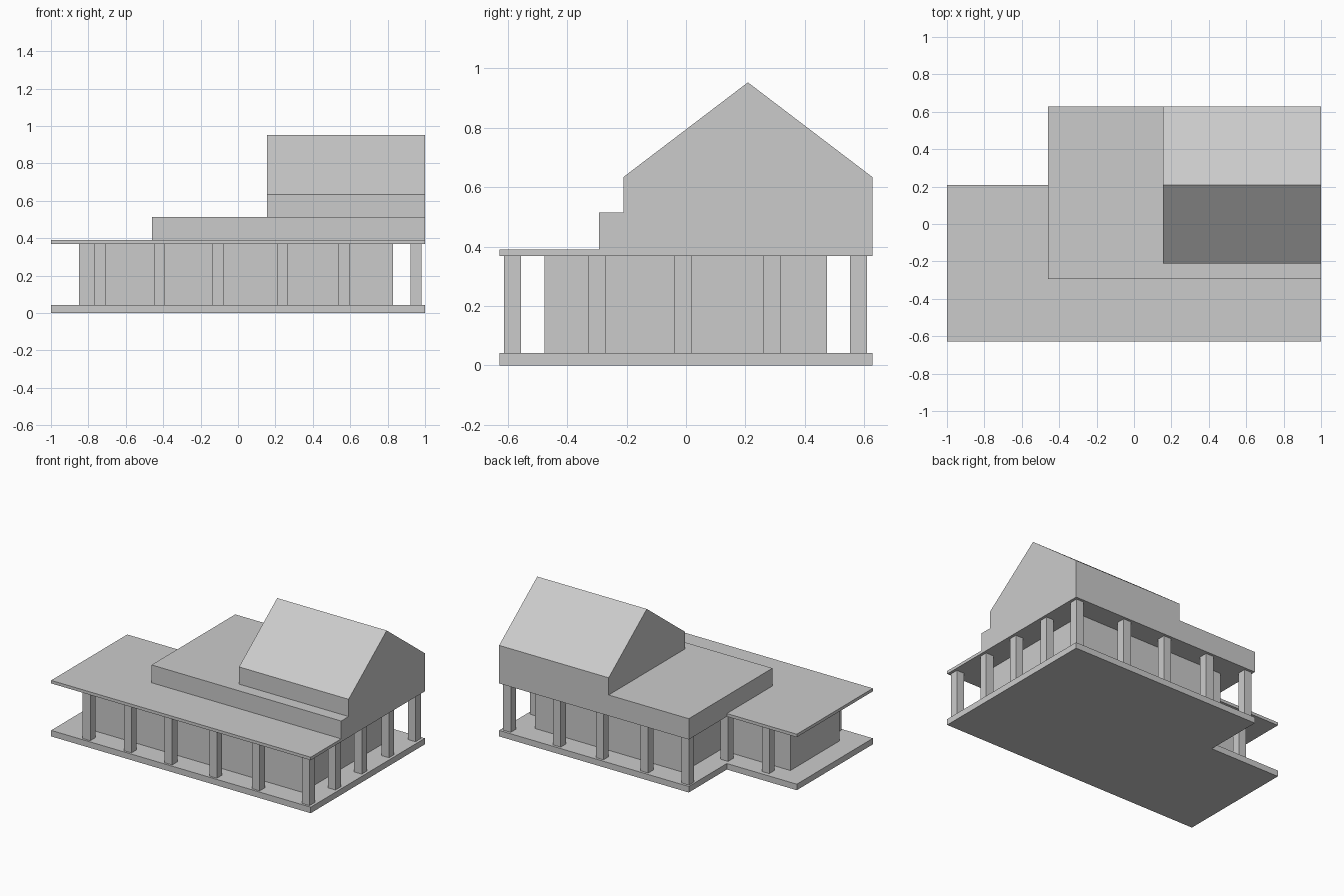
import bpy, bmesh
from mathutils import Vector

if "Cube" in bpy.data.objects:
    bpy.data.objects.remove(bpy.data.objects["Cube"])


def prism(name, outline, direction):
    """Extrude a closed planar outline into a solid."""
    bm = bmesh.new()
    face = bm.faces.new([bm.verts.new(p) for p in outline])
    ext = bmesh.ops.extrude_face_region(bm, geom=[face], use_keep_orig=True)
    verts = [g for g in ext["geom"] if isinstance(g, bmesh.types.BMVert)]
    bmesh.ops.translate(bm, verts=verts, vec=Vector(direction))
    bmesh.ops.recalc_face_normals(bm, faces=bm.faces)
    mesh = bpy.data.meshes.new(name)
    bm.to_mesh(mesh)
    bm.free()
    obj = bpy.data.objects.new(name, mesh)
    bpy.context.collection.objects.link(obj)
    return obj


def box(name, x0, x1, y0, y1, z0, z1):
    return prism(name, [(x0, y0, z0), (x1, y0, z0), (x1, y1, z0), (x0, y1, z0)],
                 (0, 0, z1 - z0))


def l_block(name, x0, x1, y0, y1, notch_x, notch_y, z0, z1):
    """L-shaped plan with the back left corner cut away."""
    plan = [(x0, y0), (x1, y0), (x1, y1), (notch_x, y1), (notch_x, notch_y), (x0, notch_y)]
    return prism(name, [(x, y, z0) for x, y in plan], (0, 0, z1 - z0))


X, Y = 1.0, 0.628
NOTCH_X, NOTCH_Y = -0.461, 0.209
FLOOR, CEILING, DECK, TIER, EAVE, RIDGE = 0.042, 0.369, 0.39, 0.514, 0.634, 0.953

# Floor, recessed walls and flat porch roof
l_block("floor_slab", -X, X, -Y, Y, NOTCH_X, NOTCH_Y, 0, FLOOR)
l_block("recessed_walls", -0.85, 0.83, -0.477, 0.475, -0.31, 0.065, FLOOR, CEILING)
l_block("porch_roof", -X, X, -Y, Y, NOTCH_X, NOTCH_Y, CEILING, DECK)

# Raised flat upper level
box("upper_level", NOTCH_X, X, -0.293, Y, DECK, TIER)

# Gabled loft
gx, gy = 0.156, -0.211
mid = (gy + Y) / 2
prism("gabled_loft", [(gx, gy, TIER), (gx, Y, TIER), (gx, Y, EAVE),
                      (gx, mid, RIDGE), (gx, gy, EAVE)], (X - gx, 0, 0))

# Porch posts: front row, back row, right side and left wing
xs = [-0.738, -0.421, -0.107, 0.238, 0.567, 0.952]
ys = [-0.584, -0.299, -0.010, 0.289, 0.581]
posts = [(x, ys[0]) for x in xs]
posts += [(x, ys[-1]) for x in xs[1:]]
posts += [(xs[-1], y) for y in ys[1:-1]]
posts += [(x, 0.15) for x in xs[:2]]
R = 0.029
for i, (x, y) in enumerate(posts, 1):
    box(f"porch_post_{i:02d}", x - R, x + R, y - R, y + R, FLOOR, CEILING)
